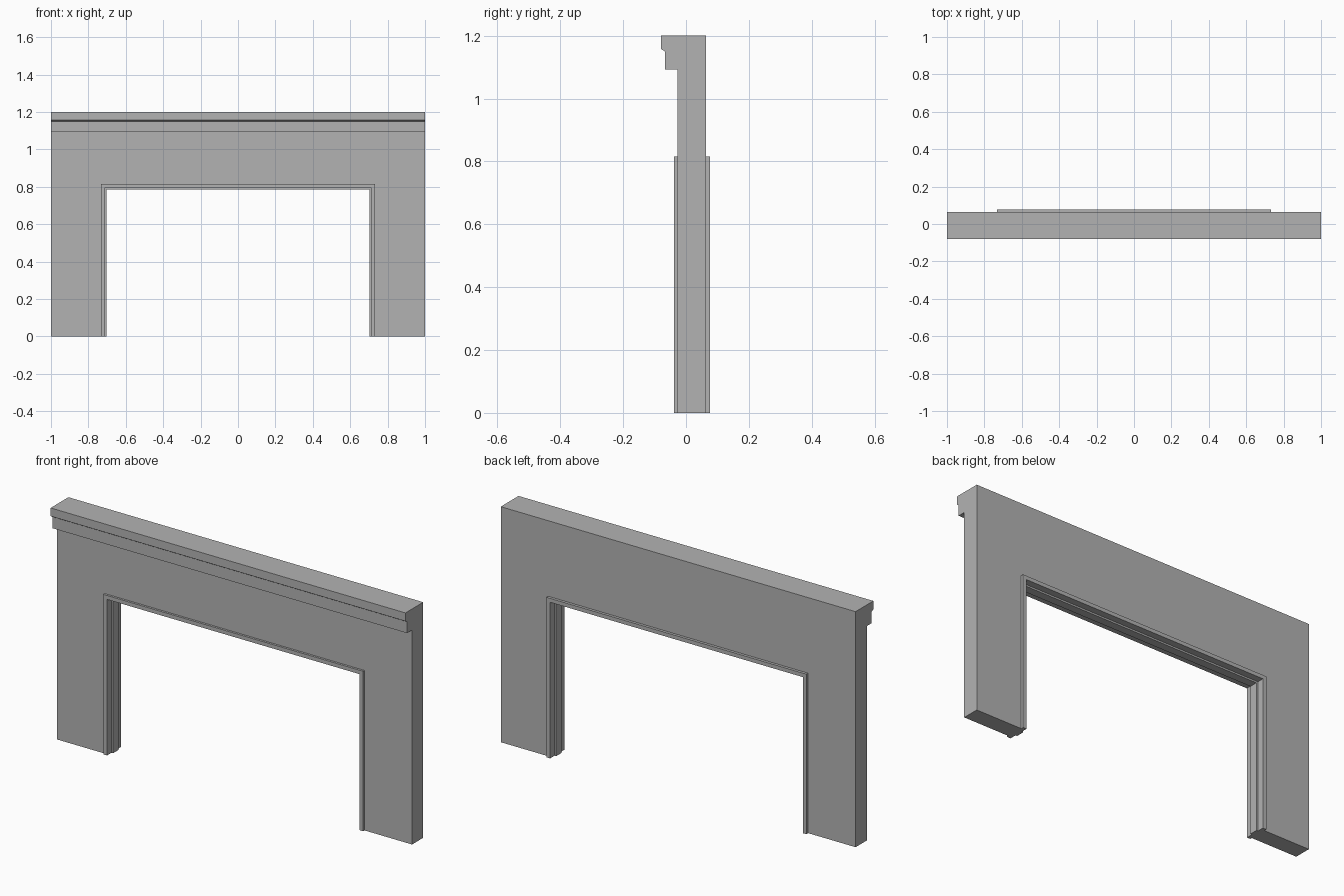
import bpy, bmesh

cube = bpy.data.objects.get("Cube")
if cube:
    bpy.data.objects.remove(cube, do_unlink=True)

grey = bpy.data.materials.new("plain grey")
grey.use_nodes = True
colour = (0.45, 0.45, 0.45, 1)
grey.diffuse_color = colour
grey.node_tree.nodes["Principled BSDF"].inputs["Base Color"].default_value = colour

FRONT, BACK = -0.027, 0.063      # wall faces
HEAD = 0.083                     # opening height minus its half width
OPENING = 0.72                   # half width of the rough opening


def loft(name, rings):
    """Skin matching closed rings of points and cap both ends."""
    bm = bmesh.new()
    loops = [[bm.verts.new(p) for p in ring] for ring in rings]
    n = len(loops[0])
    for a, b in zip(loops, loops[1:]):
        for i in range(n):
            j = (i + 1) % n
            bm.faces.new((a[i], a[j], b[j], b[i]))
    bm.faces.new(loops[0])
    bm.faces.new(loops[-1][::-1])
    bmesh.ops.recalc_face_normals(bm, faces=bm.faces)
    mesh = bpy.data.meshes.new(name)
    bm.to_mesh(mesh)
    bm.free()
    mesh.materials.append(grey)
    obj = bpy.data.objects.new(name, mesh)
    bpy.context.collection.objects.link(obj)
    return obj


# Wall: an arch-shaped outline extruded through its thickness
top = OPENING + HEAD
outline = [(-1, 0), (-1, 1.2), (1, 1.2), (1, 0),
           (OPENING, 0), (OPENING, top), (-OPENING, top), (-OPENING, 0)]
loft("wall", [[(x, y, z) for x, z in outline] for y in (FRONT, BACK)])

# Cornice: stepped moulding along the top of the front
cornice = [(FRONT, 1.2), (-0.08, 1.2), (-0.08, 1.158), (-0.067, 1.15),
           (-0.067, 1.092), (FRONT, 1.092)]
loft("cornice", [[(x, y, z) for y, z in cornice] for x in (-1, 1)])

# Door casing: flanges on both wall faces and a central stop,
# swept up one jamb, across the head and down the other jamb
casing = [(OPENING, FRONT), (0.732, FRONT), (0.732, -0.038), (0.712, -0.038),
          (0.712, -0.002), (0.703, -0.002), (0.703, 0.041), (0.712, 0.041),
          (0.712, 0.077), (0.732, 0.077), (0.732, BACK), (OPENING, BACK)]
loft("door_casing", [
    [(-r, y, 0) for r, y in casing],
    [(-r, y, r + HEAD) for r, y in casing],
    [(r, y, r + HEAD) for r, y in casing],
    [(r, y, 0) for r, y in casing],
])
